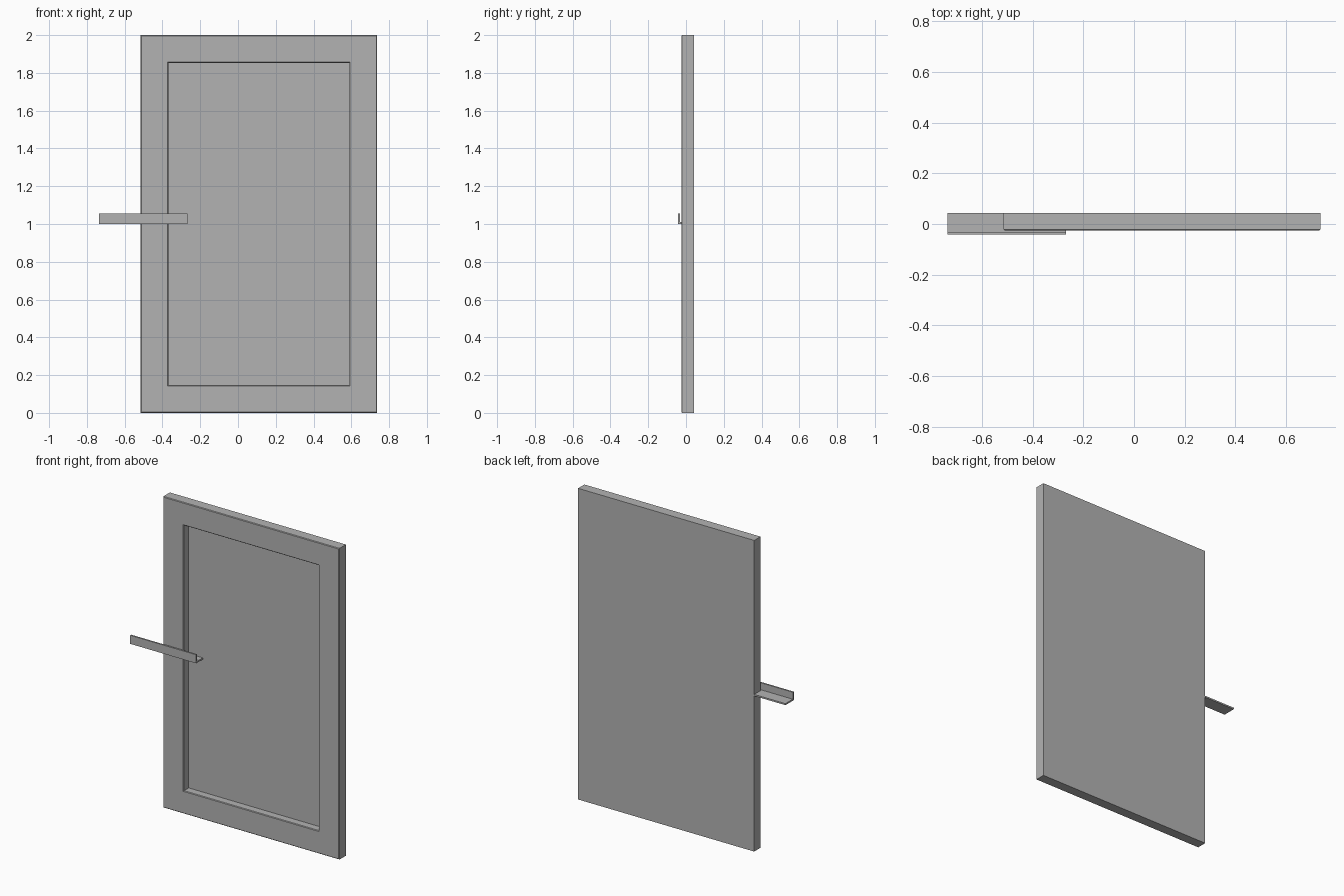
import bpy
import bmesh
from mathutils import Vector

default_cube = bpy.data.objects.get("Cube")
if default_cube:
    bpy.data.objects.remove(default_cube, do_unlink=True)

# One plain grey for everything
grey = bpy.data.materials.new("plain_grey")
grey.use_nodes = True
colour = (0.45, 0.45, 0.45, 1)
grey.diffuse_color = colour
grey.node_tree.nodes["Principled BSDF"].inputs["Base Color"].default_value = colour


def box(bm, low, high):
    verts = bmesh.ops.create_cube(bm, size=1)["verts"]
    low, high = Vector(low), Vector(high)
    for v in verts:
        v.co = (low + high) / 2 + v.co * (high - low)


def finish(bm, name):
    bmesh.ops.recalc_face_normals(bm, faces=bm.faces)
    mesh = bpy.data.meshes.new(name)
    bm.to_mesh(mesh)
    bm.free()
    mesh.materials.append(grey)
    obj = bpy.data.objects.new(name, mesh)
    bpy.context.collection.objects.link(obj)
    return obj


FRONT, BACK = -0.025, 0.043

# Door slab with a sunken front panel and finely chamfered front edges
bm = bmesh.new()
box(bm, (-0.515, FRONT, 0), (0.737, BACK, 2))
panel = min(bm.faces, key=lambda f: f.calc_center_median().y)
bmesh.ops.inset_region(bm, faces=[panel], thickness=0.147, use_even_offset=True)
pushed = bmesh.ops.extrude_discrete_faces(bm, faces=[panel])["faces"][0]
bmesh.ops.translate(bm, verts=pushed.verts, vec=(0, 0.05, 0))
rims = [e for e in bm.edges
        if all(abs(v.co.y - FRONT) < 0.001 for v in e.verts)
        and abs(e.calc_face_angle(0)) > 0.5]
bmesh.ops.bevel(bm, geom=rims, offset=0.004, segments=1, affect='EDGES')
finish(bm, "door_panel")

# Angle-section handle running through the door edge
LEFT, RIGHT, BASE, LIP = -0.737, -0.268, 1.0, -0.042
outline = [(LIP, BASE), (BACK - 0.0005, BASE), (BACK - 0.0005, BASE + 0.01),
           (-0.032, BASE + 0.01), (-0.032, 1.055), (LIP, 1.055)]
bm = bmesh.new()
end = bm.faces.new([bm.verts.new((LEFT, y, z)) for y, z in outline])
grown = bmesh.ops.extrude_face_region(bm, geom=[end])["geom"]
bmesh.ops.translate(bm, vec=(RIGHT - LEFT, 0, 0),
                    verts=[g for g in grown if isinstance(g, bmesh.types.BMVert)])
if not any(f.calc_center_median().x < LEFT + 0.001 for f in bm.faces):
    bmesh.ops.holes_fill(bm, edges=bm.edges)
finish(bm, "angle_handle")
